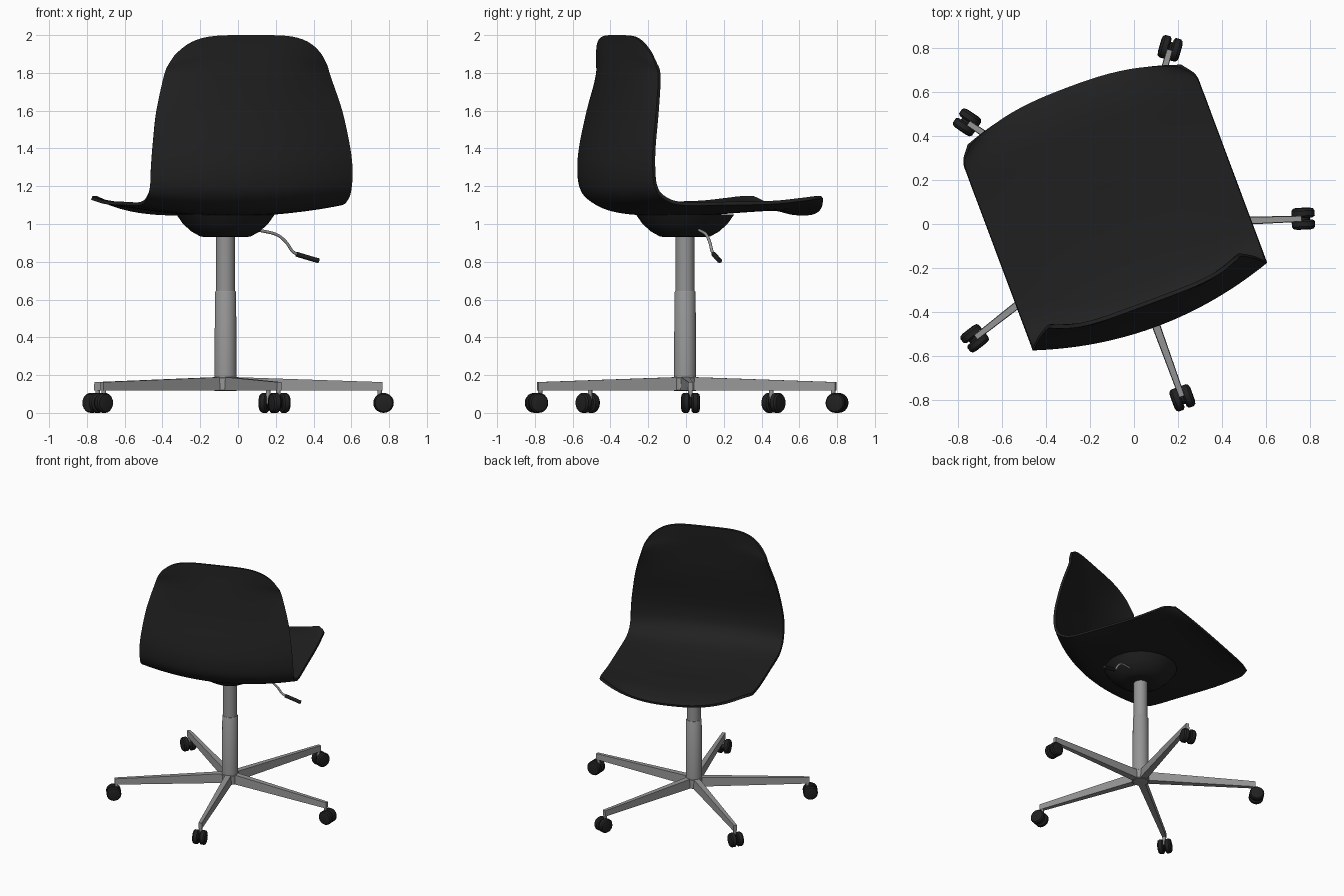
import bpy, bmesh, math
from mathutils import Vector, Matrix

cube = bpy.data.objects.get("Cube")
if cube:
    bpy.data.objects.remove(cube, do_unlink=True)

CENTRE = Vector((-0.066, -0.005, 0))
SEAT_TURN = Matrix.Translation(CENTRE) @ Matrix.Rotation(math.radians(20.5), 4, 'Z')


def material(name, value, roughness):
    mat = bpy.data.materials.new(name)
    mat.use_nodes = True
    colour = (value, value, value, 1)
    mat.diffuse_color = colour
    shader = mat.node_tree.nodes["Principled BSDF"]
    shader.inputs["Base Color"].default_value = colour
    shader.inputs["Roughness"].default_value = roughness
    return mat


black = material("black plastic", 0.015, 0.6)
grey = material("grey metal", 0.3, 0.5)


def finish(name, bm, mat, matrix, angle=35, thickness=0):
    """Turn a bmesh into a shaded object."""
    bmesh.ops.recalc_face_normals(bm, faces=bm.faces) if not thickness else None
    mesh = bpy.data.meshes.new(name)
    bm.to_mesh(mesh)
    bm.free()
    mesh.materials.append(mat)
    obj = bpy.data.objects.new(name, mesh)
    bpy.context.collection.objects.link(obj)
    obj.matrix_world = matrix
    bpy.ops.object.select_all(action='DESELECT')
    obj.select_set(True)
    bpy.context.view_layer.objects.active = obj
    if thickness:
        mod = obj.modifiers.new("thickness", 'SOLIDIFY')
        mod.thickness = thickness
        mod.offset = -1
        bpy.ops.object.modifier_apply(modifier=mod.name)
    bpy.ops.object.shade_smooth_by_angle(angle=math.radians(angle))
    return obj


def loft(bm, rings):
    """Join closed rings of points and cap both ends."""
    loops = [[bm.verts.new(p) for p in ring] for ring in rings]
    for a, b in zip(loops, loops[1:]):
        for i in range(len(a)):
            j = (i + 1) % len(a)
            bm.faces.new((a[i], a[j], b[j], b[i]))
    bm.faces.new(loops[0][::-1])
    bm.faces.new(loops[-1])


def lathe(name, profile, mat, matrix, sides=32, angle=35):
    """Spin (radius, height) pairs about the local z axis."""
    bm = bmesh.new()
    turns = [math.tau * i / sides for i in range(sides)]
    loft(bm, [[(r * math.cos(t), r * math.sin(t), z) for t in turns] for r, z in profile])
    return finish(name, bm, mat, matrix, angle)


def spline(rows, steps):
    """Smooth interpolation through rows of numbers."""
    rows = [Vector(r) for r in rows]
    rows = [2 * rows[0] - rows[1]] + rows + [2 * rows[-1] - rows[-2]]
    out = []
    for a, b, c, d in zip(rows, rows[1:], rows[2:], rows[3:]):
        for k in range(steps):
            t = k / steps
            out.append(b + (c - a) * t / 2 + (2 * a - 5 * b + 4 * c - d) * t * t / 2
                       + (3 * b - a - 3 * c + d) * t ** 3 / 2)
    return out + [rows[-2]]


def tube(name, path, radius, mat, sides=12):
    """Round bar swept along a path in the seat frame."""
    bm = bmesh.new()
    path = [Vector(p) for p in path]
    rings = []
    for i, p in enumerate(path):
        tangent = path[min(i + 1, len(path) - 1)] - path[max(i - 1, 0)]
        side = Vector((0, 1, 0))
        up = tangent.cross(side).normalized()
        rings.append([p + radius * (math.cos(a) * side + math.sin(a) * up)
                      for a in (math.tau * k / sides for k in range(sides))])
    loft(bm, rings)
    return finish(name, bm, mat, SEAT_TURN, 50)


# Seat shell: half width, middle y and z, edge y and z, cross curve power
SHELL = [
    (.42, -.385, 2.0, -.345, 1.89, 4.5),
    (.45, -.392, 1.92, -.335, 1.84, 3.5),
    (.472, -.405, 1.82, -.328, 1.78, 2.5),
    (.525, -.435, 1.6, -.36, 1.6, 2),
    (.558, -.475, 1.4, -.39, 1.41, 2),
    (.57, -.492, 1.27, -.396, 1.29, 2),
    (.57, -.475, 1.16, -.385, 1.2, 2),
    (.57, -.4, 1.085, -.345, 1.14, 2),
    (.57, -.28, 1.05, -.24, 1.1, 2),
    (.57, 0, 1.04, 0, 1.1, 2),
    (.57, .3, 1.06, .28, 1.105, 2),
    (.57, .5, 1.07, .44, 1.12, 2),
    (.565, .61, 1.06, .52, 1.13, 2.2),
    (.52, .665, 1.045, .585, 1.135, 2.5),
]
bm = bmesh.new()
COLUMNS = 32
grid = []
for w, my, mz, ey, ez, power in spline(SHELL, 5):
    row = []
    for i in range(COLUMNS + 1):
        t = math.sin((2 * i / COLUMNS - 1) * math.pi / 2)
        k = abs(t) ** power
        row.append(bm.verts.new((w * t, my + (ey - my) * k, mz + (ez - mz) * k)))
    grid.append(row)
for a, b in zip(grid, grid[1:]):
    for i in range(COLUMNS):
        bm.faces.new((a[i], a[i + 1], b[i + 1], b[i]))
bm.normal_update()
middle = min(bm.faces, key=lambda f: f.calc_center_median().length)
if middle.normal.z > 0:
    bmesh.ops.reverse_faces(bm, faces=bm.faces)
finish("seat_shell", bm, black, SEAT_TURN, 45, 0.018)

# Mechanism housing under the seat
lathe("seat_housing", [(.11, .93), (.135, .935), (.18, .96), (.225, 1.0), (.26, 1.05)],
      black, SEAT_TURN, 40, 50)

# Gas column and hub
at_centre = Matrix.Translation(CENTRE)
lathe("column_upper", [(.05, .6), (.05, .94)], grey, at_centre)
lathe("column_lower", [(.059, .12), (.056, .638), (.052, .645)], grey, at_centre)
lathe("base_hub", [(.055, .115), (.062, .12), (.062, .185), (.055, .19)], grey, at_centre)

# Height lever and its grip
lever = [(.13, .01, .975), (.2, .01, .965), (.29, .01, .945), (.345, .01, .905),
         (.385, .01, .853), (.43, .01, .833)]
tube("height_lever", spline(lever, 5), .008, grey)
tube("lever_grip", [(.405, .01, .84), (.415, .01, .837), (.515, 0, .808), (.525, 0, .806)],
     .013, black)

# Five arms, each with a twin wheel castor
REACH = 0.837
for n in range(5):
    spin = at_centre @ Matrix.Rotation(math.radians(2 + 72 * n), 4, 'Z')
    bm = bmesh.new()
    loft(bm, [[(x, -w, .118), (x, w, .118), (x, w * .85, top), (x, -w * .85, top)]
              for x, w, top in ((.03, .026, .19), (REACH - .007, .014, .163))])
    finish(f"base_arm_{n + 1}", bm, grey, spin, 30)

    lathe(f"castor_stem_{n + 1}", [(.012, .05), (.012, .13)], grey,
          spin @ Matrix.Translation((REACH - .02, 0, 0)), 12)
    axle = spin @ Matrix.Translation((REACH, 0, .053)) @ Matrix.Rotation(math.pi / 2, 4, 'X')
    lathe(f"castor_axle_{n + 1}", [(.03, -.01), (.03, .01)], black, axle, 16)
    for side, label in ((1, "right"), (-1, "left")):
        wheel = [(.043, .005), (.053, .013), (.053, .036), (.046, .046), (.03, .05)]
        lathe(f"castor_wheel_{label}_{n + 1}", [(r, side * z) for r, z in wheel],
              black, axle, 20, 30)
